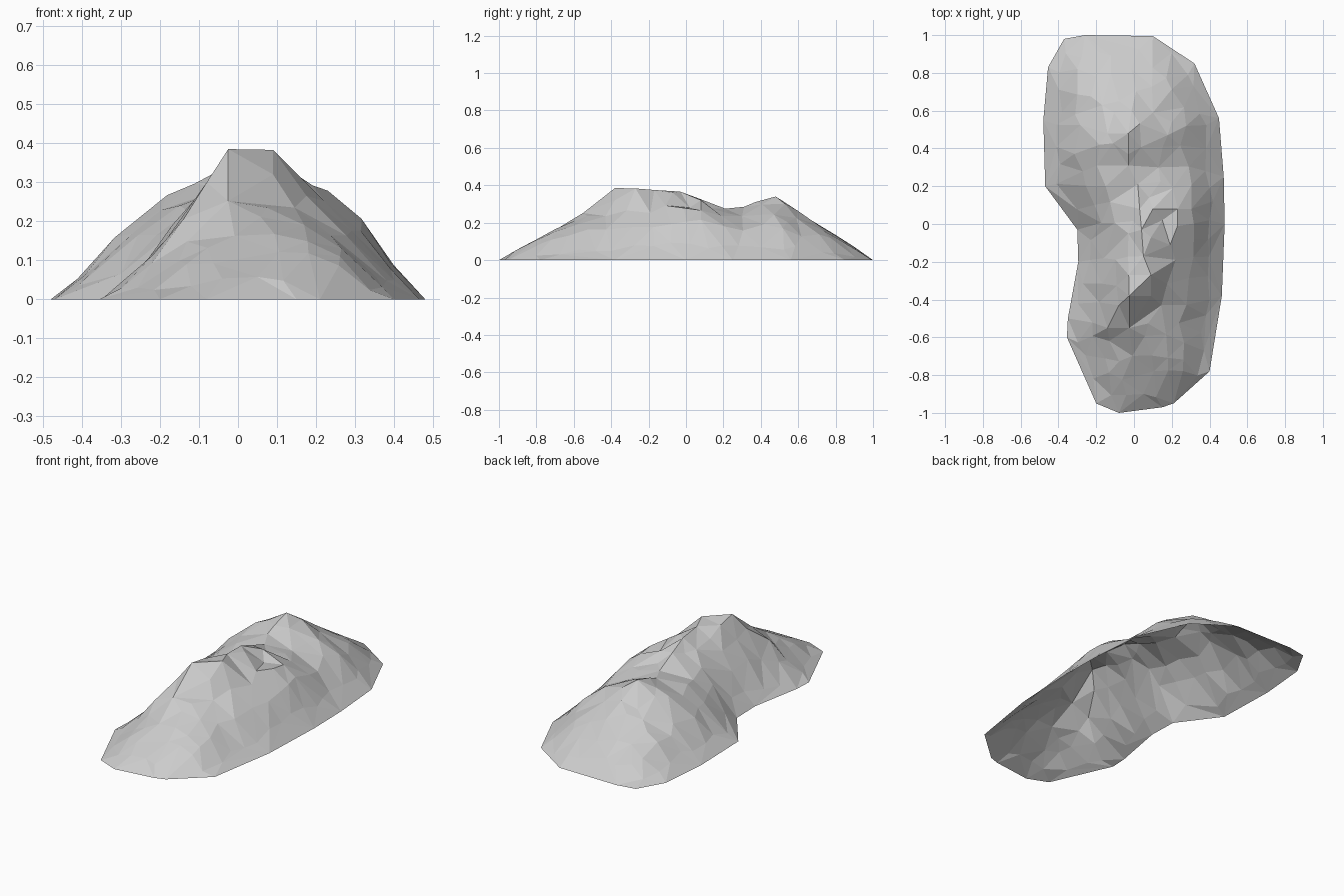
import bpy, random
from math import exp, hypot
from mathutils import Vector
from mathutils.geometry import delaunay_2d_cdt

if "Cube" in bpy.data.objects:
    bpy.data.objects.remove(bpy.data.objects["Cube"])

random.seed(4)

# Footprint of the rock, counter-clockwise
RIM = [(-.08, -1), (.15, -.97), (.21, -.95), (.40, -.78), (.465, -.38), (.48, 0),
       (.475, .25), (.45, .56), (.32, .85), (.10, .995), (-.26, 1), (-.37, .98),
       (-.455, .83), (-.48, .55), (-.47, .2), (-.30, -.03), (-.295, -.2),
       (-.35, -.5), (-.355, -.6), (-.2, -.95)]
# Ridge line: y, x, height
RIDGE = [(-1, .05, 0), (-.8, .05, .115), (-.7, .05, .175), (-.55, -.02, .25),
         (-.4, .0, .33), (-.27, .03, .375), (-.03, .05, .365), (.07, .08, .32),
         (.18, .08, .275), (.3, .0, .285), (.36, -.02, .32), (.48, -.03, .34),
         (.55, .02, .29), (.64, -.04, .24), (.76, -.06, .165), (.9, -.08, .07), (1, -.08, 0)]
# Slope section: share of the way from rim to ridge, share of the height
SLOPE = [(0, 0), (.14, .16), (.4, .56), (.6, .77), (.84, .91), (1, 1)]
# Bulges and hollows: x, y, radius, height
BUMPS = [(-.17, .24, .1, .02), (.31, .12, .14, .03), (.24, -.27, .13, -.035),
         (-.2, -.02, .11, -.03), (.22, -.62, .12, .01), (-.2, -.45, .13, -.045),
         (-.18, -.2, .1, -.035), (.15, .38, .1, -.02), (-.2, -.65, .1, -.02)]
# Crags on the ridge: stepped cliff first, then peaks and ledges
CRAGS = [(-.025, -.38, .385), (.09, -.38, .32), (-.025, -.55, .252), (.145, -.43, .235),
         (.09, -.27, .383), (-.028, -.27, .365), (-.08, -.43, .30), (-.14, -.55, .205),
         (.09, -.07, .36), (.04, -.03, .366), (-.03, -.05, .31), (.03, .08, .325),
         (.10, .08, .32), (.15, .02, .28), (.08, .14, .275), (-.03, .31, .285),
         (.13, .3, .235), (-.03, .37, .31), (-.03, .48, .34), (-.14, .48, .275),
         (.03, .53, .30), (-.08, .65, .225), (.1, .59, .225), (.2, .54, .205),
         (.05, -.17, .375), (-.15, .2, .24), (.02, .21, .275)]
# Sharp creases between crags
CREASES = [(0, 1), (1, 3), (3, 2), (2, 0), (2, 1), (1, 4), (4, 5), (5, 0), (0, 4),
           (2, 6), (6, 0), (4, 24), (24, 9), (9, 11), (11, 14), (15, 16), (18, 20)]


def interp(table, t, col=1):
    for a, b in zip(table, table[1:]):
        if t <= b[0]:
            f = (t - a[0]) / (b[0] - a[0])
            return a[col] + (b[col] - a[col]) * max(0, f)
    return table[-1][col]


def span(y):
    """Left and right rim x at a given y."""
    xs = []
    for a, b in zip(RIM, RIM[1:] + RIM[:1]):
        if (a[1] - y) * (b[1] - y) <= 0 and a[1] != b[1]:
            xs.append(a[0] + (b[0] - a[0]) * (y - a[1]) / (b[1] - a[1]))
    return min(xs), max(xs)


def height(x, y):
    lo, hi = span(y)
    rx = interp(RIDGE, y)
    u = (x - lo) / (rx - lo) if x < rx else (hi - x) / (hi - rx)
    u = max(0, min(1, u))
    bump = sum(h * exp(-((x - bx) ** 2 + (y - by) ** 2) / r ** 2) for bx, by, r, h in BUMPS)
    # ends are broad and blunt, so their sections are fuller
    blunt = max(0, abs(y) - .6) / .4
    s = interp(SLOPE, u)
    s += (min(1, u * (2 if y < 0 else 2.4)) - s) * blunt
    return max(.004, interp(RIDGE, y, 2) * s + bump * min(1, 3 * u))


def clear(x, y):
    """True if a spot is far enough from the rim, the crags and other corners."""
    for i, p in enumerate(points):
        cliff = len(RIM) <= i < len(RIM) + 7
        if hypot(x - p[0], y - p[1]) < (.085 if cliff else .06):
            return False
    return True


# Scatter facet corners across each slope, leaving room for the crags
points = [(x, y, 0) for x, y in RIM] + CRAGS
y = -.9
while y < .93:
    rx = interp(RIDGE, y)
    for side in (0, 1):
        for u in (.16, .4, .62, .84):
            yy = y + random.uniform(-.03, .03)
            edge = span(yy)[side]
            x = edge + (rx - edge) * (u + random.uniform(-.05, .05))
            if clear(x, yy):
                points.append((x, yy, height(x, yy) + random.uniform(-.003, .003)))
    if clear(rx, y):
        points.append((rx, y, height(rx, y)))
    y += .1

# Triangulate inside the footprint and lift the corners (underside stays open)
n = len(RIM)
flat = [Vector(p[:2]) for p in points]
creases = [(a + n, b + n) for a, b in CREASES]
verts, _, faces, orig, _, _ = delaunay_2d_cdt(flat, creases, [list(range(n))], 1, 1e-5)
coords = [(v.x, v.y, points[o[0]][2] if o else height(v.x, v.y)) for v, o in zip(verts, orig)]
mesh = bpy.data.meshes.new("rock")
mesh.from_pydata(coords, [], faces)
mesh.update()
rock = bpy.data.objects.new("rock", mesh)
bpy.context.collection.objects.link(rock)
